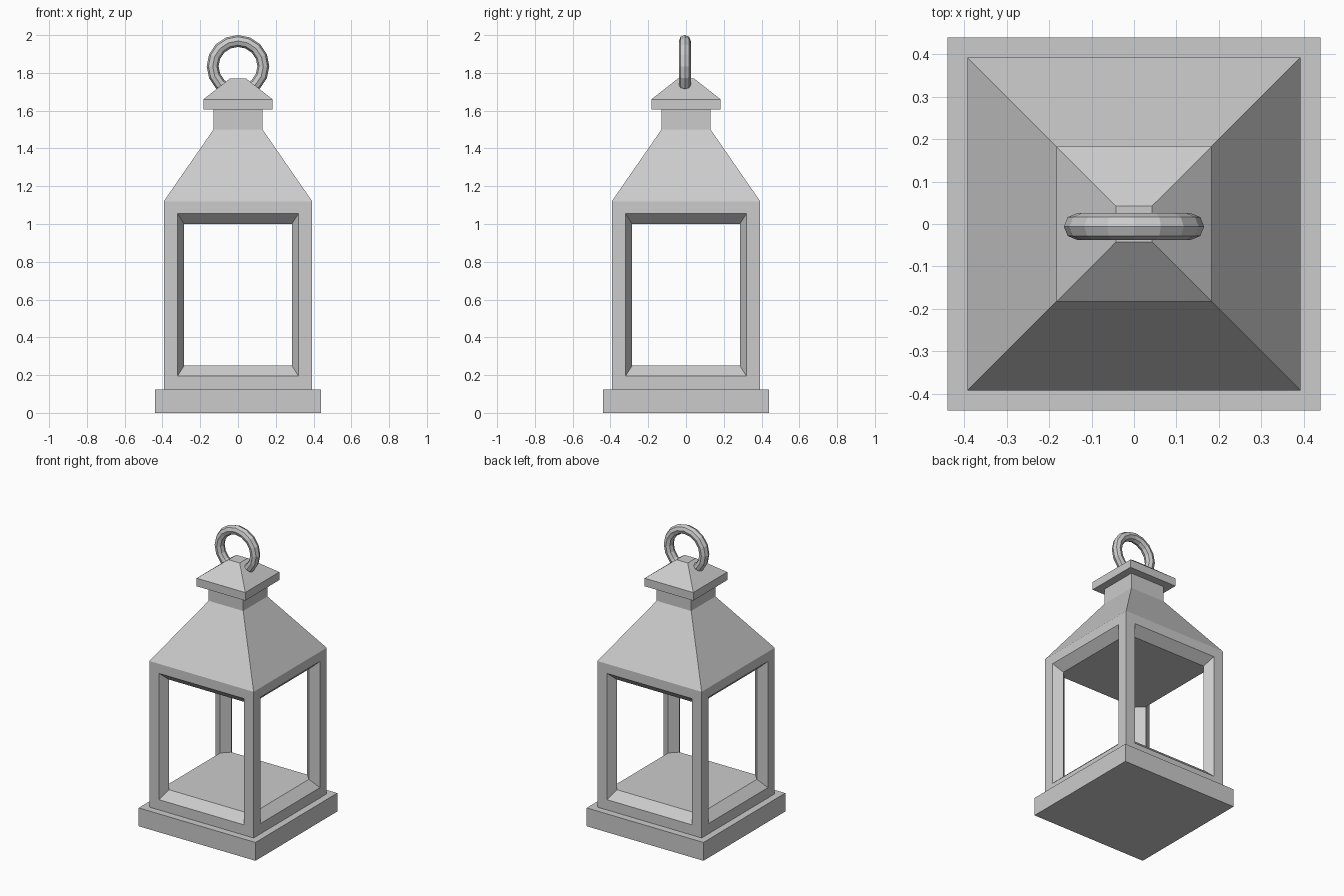
import bpy, bmesh, math
from mathutils import Matrix

if "Cube" in bpy.data.objects:
    bpy.data.objects.remove(bpy.data.objects["Cube"])


def finish(name, bm):
    bmesh.ops.remove_doubles(bm, verts=bm.verts, dist=1e-4)
    bmesh.ops.recalc_face_normals(bm, faces=bm.faces)
    mesh = bpy.data.meshes.new(name)
    bm.to_mesh(mesh)
    bm.free()
    obj = bpy.data.objects.new(name, mesh)
    bpy.context.collection.objects.link(obj)
    return obj


def square_stack(name, levels):
    """Closed solid through square sections given as (half width, z)."""
    bm = bmesh.new()
    rings = [[bm.verts.new((sx * h, sy * h, z))
              for sx, sy in ((-1, -1), (1, -1), (1, 1), (-1, 1))] for h, z in levels]
    for a, b in zip(rings, rings[1:]):
        for i in range(4):
            j = (i + 1) % 4
            bm.faces.new((a[i], a[j], b[j], b[i]))
    bm.faces.new(rings[0][::-1])
    bm.faces.new(rings[-1])
    return finish(name, bm)


def rect(half, y, z0, z1):
    return [(-half, y, z0), (half, y, z0), (half, y, z1), (-half, y, z1)]


# Plinth, chimney-style roof and cap
square_stack("base", [(0.44, 0), (0.44, 0.125)])
square_stack("roof", [(0.393, 1.12), (0.13, 1.5), (0.13, 1.605)])
square_stack("roof_cap", [(0.183, 1.605), (0.183, 1.66), (0.043, 1.77)])

# Window housing: one framed side with splayed reveal, repeated four times
outer = rect(0.393, -0.393, 0.125, 1.12)
window = rect(0.32, -0.393, 0.195, 1.055)
inner = rect(0.285, -0.335, 0.25, 1.0)
bm = bmesh.new()
floor, ceiling = [], []
for k in range(4):
    turn = Matrix.Rotation(k * math.pi / 2, 3, 'Z')
    loops = [[bm.verts.new(turn @ Matrix.Identity(3) @ bm.verts.new(p).co) for p in loop]
             for loop in (outer, window, inner)]
    for a, b in zip(loops, loops[1:]):
        for i in range(4):
            j = (i + 1) % 4
            bm.faces.new((a[i], a[j], b[j], b[i]))
    floor += loops[2][:2]
    ceiling += [loops[2][3], loops[2][2]]
# Inner faces of the corner posts, floor and ceiling
for i in range(1, 8, 2):
    j = (i + 1) % 8
    bm.faces.new((floor[i], floor[j], ceiling[j], ceiling[i]))
bm.faces.new(floor)
bm.faces.new(ceiling[::-1])
bmesh.ops.delete(bm, geom=[v for v in bm.verts if not v.link_faces], context='VERTS')
finish("window_housing", bm)

# Hanging ring
bpy.ops.mesh.primitive_torus_add(major_segments=16, minor_segments=8,
                                 major_radius=0.134, minor_radius=0.0315,
                                 location=(0, -0.006, 1.835),
                                 rotation=(math.pi / 2, 0, 0))
bpy.context.object.name = "hanging_ring"
